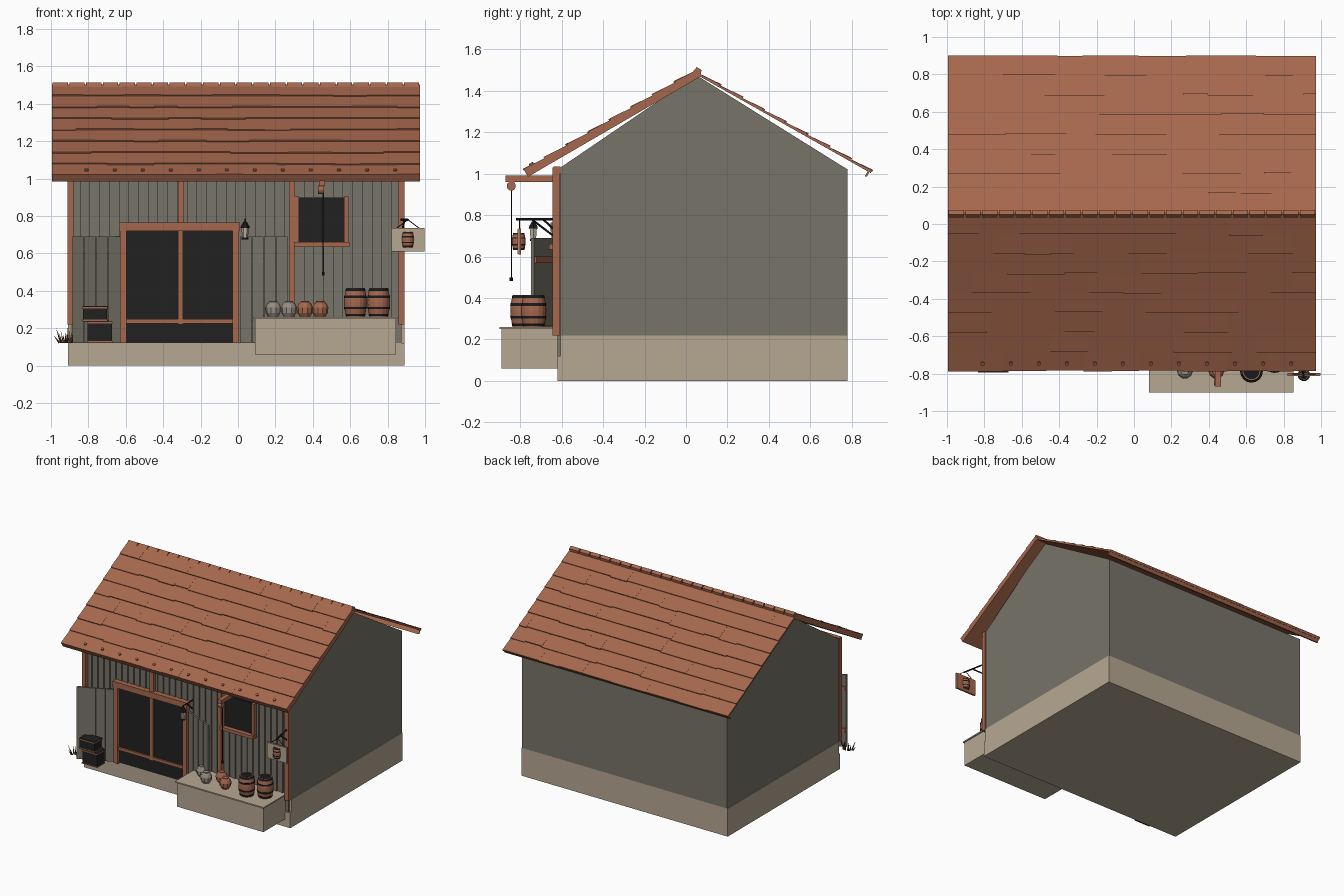
import bpy, bmesh, math, random
from mathutils import Vector

random.seed(4)
if "Cube" in bpy.data.objects:
    bpy.data.objects.remove(bpy.data.objects["Cube"])


def material(name, r, g, b):
    m = bpy.data.materials.new(name)
    m.use_nodes = True
    m.diffuse_color = (r, g, b, 1)
    m.node_tree.nodes["Principled BSDF"].inputs["Base Color"].default_value = (r, g, b, 1)
    return m


WOOD = material("red_brown_wood", .38, .137, .075)
WALL = material("grey_boards", .185, .175, .14)
STONE = material("beige_stone", .47, .39, .29)
BLACK = material("dark_opening", .015, .015, .015)
IRON = material("black_iron", .009, .01, .012)
GLASS = material("pale_glass", .5, .45, .36)
JAR = material("grey_jar", .3, .27, .22)
GRASS = material("dry_grass", .09, .035, .022)


def finish(name, bm, mat):
    bmesh.ops.recalc_face_normals(bm, faces=bm.faces)
    me = bpy.data.meshes.new(name)
    bm.to_mesh(me)
    bm.free()
    me.materials.append(mat)
    ob = bpy.data.objects.new(name, me)
    bpy.context.collection.objects.link(ob)
    return ob


def add_prism(bm, outline, a, b, axis):
    """Extrude a 2D outline from a to b: axis 0 takes (y, z), axis 2 takes (x, y)."""
    def put(p, t):
        return (t, p[0], p[1]) if axis == 0 else (p[0], p[1], t)
    lo = [bm.verts.new(put(p, a)) for p in outline]
    hi = [bm.verts.new(put(p, b)) for p in outline]
    bm.faces.new(lo)
    bm.faces.new(hi)
    for i in range(len(lo)):
        j = (i + 1) % len(lo)
        bm.faces.new((lo[i], lo[j], hi[j], hi[i]))


def prism(name, outline, a, b, mat, axis=0):
    bm = bmesh.new()
    add_prism(bm, outline, a, b, axis)
    return finish(name, bm, mat)


def box(name, x, y, z, mat):
    return prism(name, [(y[0], z[0]), (y[1], z[0]), (y[1], z[1]), (y[0], z[1])], x[0], x[1], mat)


def lathe(name, profile, centre, mat, sides=16):
    bm = bmesh.new()
    rings = []
    for r, z in profile:
        rings.append([bm.verts.new((centre[0] + r * math.cos(math.tau * i / sides),
                                    centre[1] + r * math.sin(math.tau * i / sides),
                                    centre[2] + z)) for i in range(sides)])
    for a, b in zip(rings, rings[1:]):
        for i in range(sides):
            j = (i + 1) % sides
            bm.faces.new((a[i], a[j], b[j], b[i]))
    bm.faces.new(rings[0])
    bm.faces.new(rings[-1])
    return finish(name, bm, mat)


def rod(name, p, q, r1, mat, r2=None, sides=6):
    p, q = Vector(p), Vector(q)
    bm = bmesh.new()
    bmesh.ops.create_cone(bm, cap_ends=True, segments=sides, radius1=r1,
                          radius2=r1 if r2 is None else r2, depth=(q - p).length)
    ob = finish(name, bm, mat)
    ob.location = (p + q) / 2
    ob.rotation_euler = (q - p).to_track_quat('Z', 'Y').to_euler()
    return ob


# Stone base and house body
box("base", (-.91, .89), (-.62, .78), (0, .12), STONE)
box("upper_base", (-.91, .89), (-.605, .78), (.12, .22), STONE)
prism("house_body", [(-.605, .22), (.78, .22), (.78, 1.02), (.05, 1.475), (-.605, 1.03)],
      -.905, .885, WALL)

# Front siding: overlapping boards, each stepped on its right edge
BOARDS = 34
step = 1.77 / BOARDS
siding = []
for i in range(BOARDS):
    x = -.895 + i * step
    siding += [(x, -.608), (x + step, -.620)]
prism("front_siding", siding + [(.875, -.60), (-.895, -.60)], .12, 1.03, WALL, axis=2)

# Roof: slabs and rows of shingles
X0, X1 = -.995, .972
for side, ridge, eave, thick in (("front", (.055, 1.5), (-.78, 1.015), .035),
                                 ("back", (.055, 1.485), (.895, 1.01), .008)):
    p0 = Vector(ridge)
    run = Vector(eave) - p0
    length = run.length
    d = run.normalized()
    n = Vector((-d.y, d.x)) if d.x > 0 else Vector((d.y, -d.x))

    def at(s, h):
        return p0 + d * s + n * h

    prism(side + "_roof", [at(0, 0), at(length, 0), at(length, -thick), at(0, -thick)], X0, X1, WOOD)
    rows = 8
    bm = bmesh.new()
    for row in range(rows):
        x = X0
        while x < X1:
            end = min(X1, x + random.uniform(.12, .32))
            if X1 - end < .06:
                end = X1
            s = row * length / rows
            e = s + length / rows + random.choice((0, 0, .008))
            e = min(e, length + .003)
            h = .008 + random.uniform(0, .003)
            add_prism(bm, [at(s, 0), at(s, .002), at(e, h), at(e, 0)], x, end, 0)
            x = end
    finish(side + "_shingles", bm, WOOD)
    if side == "front":
        # Pegs along the front eave
        for i in range(12):
            x = -.81 + i * .15
            rod("eave_peg", (x, *at(length - .045, 0)), (x, *at(length - .045, .016)), .011, WOOD)
    else:
        # Gutter lip under the back eave
        prism("back_eave_lip", [(.862, .985), (.872, .985), (.887, 1.012), (.877, 1.012)], X0, X1, WOOD)

# Ridge caps
for i in range(22):
    w = (X1 - X0) / 22
    x = X0 + i * w
    prism("ridge_cap", [(.03, 1.488), (.052, 1.514), (.075, 1.5), (.07, 1.475)],
          x + .004, x + w - .004, WOOD)

# Front posts and top beam
for x, z in ((-.895, .22), (-.305, .75), (.288, .25), (.873, .22)):
    box("front_post", (x - .016, x + .016), (-.643, -.608), (z, 1.03), WOOD)
box("front_top_beam", (-.91, .89), (-.64, -.605), (1.0, 1.035), WOOD)

# Double doorway
box("door_opening", (-.6, -.025), (-.626, -.6), (.122, .73), BLACK)
for x in (-.613, -.012):
    box("door_jamb", (x - .017, x + .017), (-.65, -.6), (.12, .74), WOOD)
box("door_lintel", (-.635, .01), (-.655, -.6), (.72, .765), WOOD)
box("door_mullion", (-.322, -.294), (-.64, -.6), (.22, .73), WOOD)
box("door_rail", (-.6, -.025), (-.638, -.6), (.225, .248), WOOD)

# Open door leaves made of four boards each
for hinge, way in ((-.632, -1), (.012, 1)):
    for i in range(4):
        a, b = i / 4, (i + 1) / 4 - .012
        x0, x1 = hinge + way * .255 * a, hinge + way * .255 * b
        y0, y1 = -.635 - .115 * a, -.635 - .115 * b
        prism("door_leaf_board", [(x0, y0), (x1, y1), (x1, y1 + .016), (x0, y0 + .016)],
              .122, .69, WALL, axis=2)
    for z in (.24, .57):
        prism("door_leaf_rail", [(hinge, -.619), (hinge + way * .25, -.732),
                                 (hinge + way * .25, -.722), (hinge, -.609)],
              z, z + .03, WOOD, axis=2)

# Window
box("window_glass", (.32, .575), (-.626, -.6), (.65, .9), BLACK)
box("window_sill", (.3, .595), (-.66, -.6), (.635, .66), WOOD)
box("window_right_frame", (.568, .592), (-.645, -.6), (.655, .905), WOOD)
box("window_left_frame", (.305, .326), (-.64, -.6), (.655, .905), WOOD)

# Stone platform
box("platform", (.09, .845), (-.89, -.61), (.06, .25), STONE)
box("platform_top", (.08, .853), (-.9, -.61), (.25, .26), STONE)


# Barrels
def barrel(name, c, r, h):
    def radius(t):
        return r * (.8 + .2 * math.sin(math.pi * t))
    ts = [i / 8 for i in range(9)]
    body = lathe(name, [(radius(t), h * t) for t in ts] + [(radius(1) * .88, h), (radius(1) * .88, h * .96)],
                 c, WOOD)
    for t in (.03, .27, .66, .9):
        lathe(name + "_hoop", [(radius(t) * 1.03, h * t), (radius(t + .08) * 1.03, h * (t + .08))],
              c, IRON)
        body_top = h * .95
    return body


barrel("left_barrel", (.628, -.787, .26), .061, .155)
barrel("right_barrel", (.752, -.735, .26), .061, .155)

# Jars on the platform
for x, y, mat in ((.19, -.715, JAR), (.272, -.785, JAR), (.358, -.715, WOOD), (.44, -.785, WOOD)):
    lathe("jar", [(.026, 0), (.041, .022), (.043, .05), (.033, .072), (.022, .08), (.022, .085)],
          (x, y, .26), mat, 10)

# Crates: dark boxes with timber edging
for x, z, h in ((-.74, .122, .11), (-.765, .236, .078)):
    box("crate", (x - .065, x + .065), (-.79, -.70), (z, z + h), BLACK)
    for e in (z + .002, z + h - .008):
        box("crate_edge", (x - .068, x + .068), (-.794, -.696), (e, e + .008), WOOD)
    box("crate_lid", (x - .066, x + .066), (-.792, -.698), (z + h, z + h + .004), BLACK)

# Grass tuft
for i in range(11):
    x = -.955 + i * .007
    y = -.70 + random.uniform(-.02, .02)
    rod("grass_blade", (x, y, .122), (x + (i - 6) * .005, y + random.uniform(-.02, .02),
        random.uniform(.16, .205)), .006, GRASS, 0, 4)

# Hoist: arm, pulley, rope and weight
box("hoist_arm", (.432, .466), (-.87, -.6), (.96, .99), WOOD)
rod("pulley", (.427, -.843, .94), (.46, -.843, .94), .022, WOOD, sides=14)
rod("hoist_rope", (.455, -.843, .93), (.455, -.843, .5), .0025, IRON)
rod("hoist_weight", (.455, -.843, .5), (.455, -.843, .482), .008, IRON)

# Lantern on a bracket
LX, LY = .038, -.737
rod("lantern_arm", (LX, -.61, .782), (LX, LY - .01, .782), .005, IRON)
rod("lantern_brace", (LX, -.62, .715), (LX, -.69, .78), .005, IRON)
rod("lantern_hook", (LX, LY, .782), (LX, LY, .75), .004, IRON)
lathe("lantern_cap", [(.026, 0), (.022, .012), (.008, .035)], (LX, LY, .735), IRON, 6)
lathe("lantern_glass", [(.015, 0), (.02, .055)], (LX, LY, .682), GLASS, 6)
lathe("lantern_foot", [(.019, 0), (.019, .01)], (LX, LY, .674), IRON, 6)

# Hanging sign with a small barrel set in it
SX, SY = .908, -.803
box("sign_board", (SX - .088, SX + .088), (SY - .006, SY + .006), (.61, .735), WOOD)
box("sign_face", (SX - .086, SX + .086), (SY - .010, SY - .006), (.612, .733), STONE)
barrel("sign_barrel", (SX, SY - .004, .632), .033, .082)
rod("sign_arm", (.873, -.64, .78), (SX, -.82, .78), .006, IRON)
rod("sign_brace", (.873, -.64, .7), (.89, -.74, .776), .005, IRON)
for s in (-1, 1):
    rod("sign_cord", (SX, SY, .78), (SX + s * .06, SY, .735), .0025, IRON)
